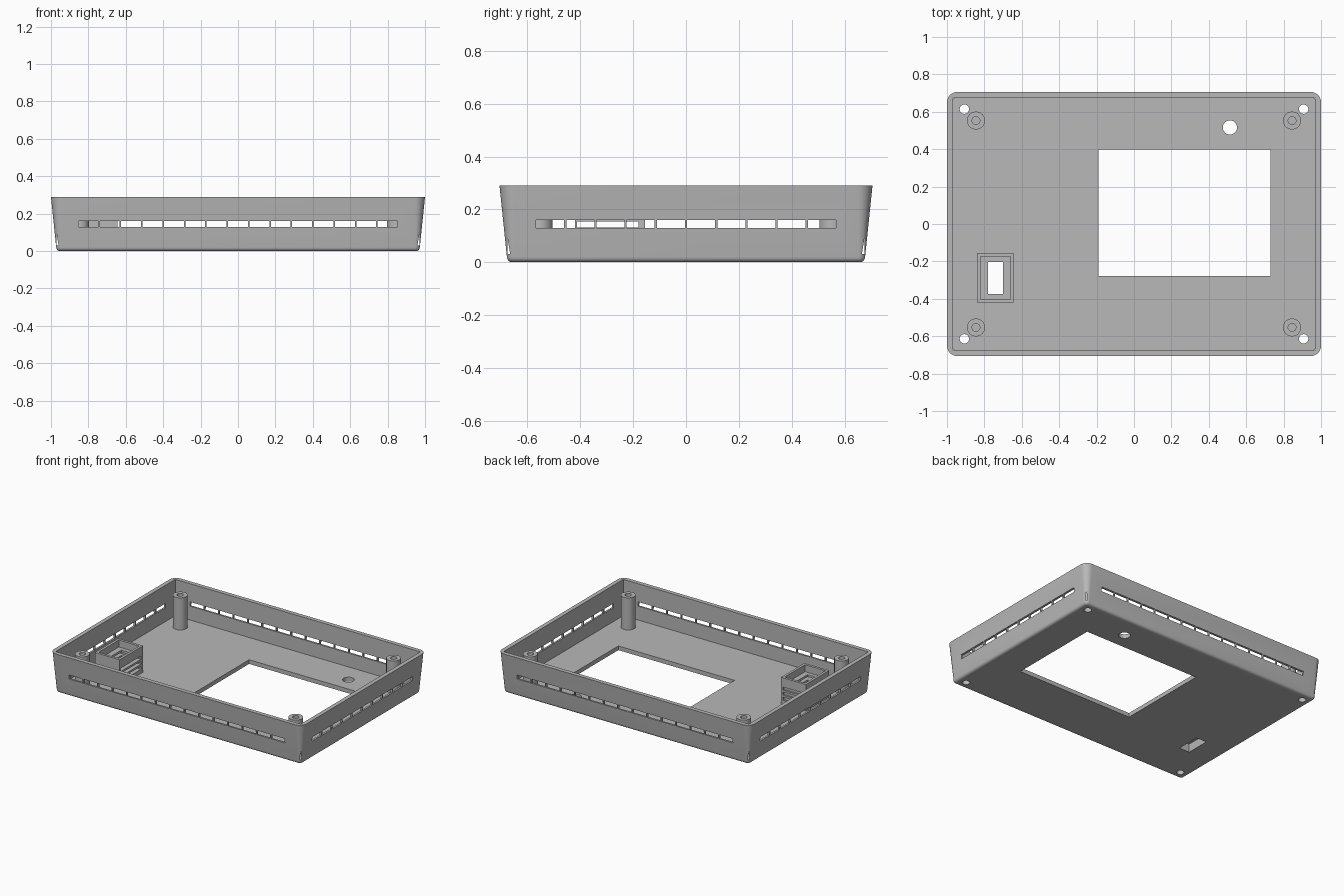
import bpy, bmesh, math

if "Cube" in bpy.data.objects:
    bpy.data.objects.remove(bpy.data.objects["Cube"])

grey = bpy.data.materials.new("plain grey")
grey.diffuse_color = (0.48, 0.48, 0.48, 1)
grey.use_nodes = True
grey.node_tree.nodes["Principled BSDF"].inputs["Base Color"].default_value = grey.diffuse_color


def make(name, bm):
    bmesh.ops.recalc_face_normals(bm, faces=bm.faces)
    me = bpy.data.meshes.new(name)
    bm.to_mesh(me)
    bm.free()
    me.materials.append(grey)
    ob = bpy.data.objects.new(name, me)
    bpy.context.collection.objects.link(ob)
    return ob


def add_box(bm, x0, x1, y0, y1, z0, z1):
    vs = bmesh.ops.create_cube(bm, size=1)["verts"]
    for v in vs:
        v.co.x = x1 if v.co.x > 0 else x0
        v.co.y = y1 if v.co.y > 0 else y0
        v.co.z = z1 if v.co.z > 0 else z0


def add_drill(bm, x, y, r, z0, z1):
    vs = bmesh.ops.create_cone(bm, cap_ends=True, segments=32, radius1=r,
                               radius2=r, depth=z1 - z0)["verts"]
    bmesh.ops.translate(bm, verts=vs, vec=(x, y, (z0 + z1) / 2))


def cut(ob, bm):
    cutter = make("cutter", bm)
    mod = ob.modifiers.new("cut", "BOOLEAN")
    mod.operation, mod.solver, mod.object = "DIFFERENCE", "EXACT", cutter
    bpy.context.view_layer.objects.active = ob
    bpy.ops.object.modifier_apply(modifier=mod.name)
    bpy.data.objects.remove(cutter)


def smooth(ob, degrees=30):
    bpy.ops.object.select_all(action="DESELECT")
    ob.select_set(True)
    bpy.context.view_layer.objects.active = ob
    bpy.ops.object.shade_smooth_by_angle(angle=math.radians(degrees))


def rounded_ring(bm, hx, hy, r, z, n=8):
    ring = []
    for k, (sx, sy) in enumerate([(1, 1), (-1, 1), (-1, -1), (1, -1)]):
        for i in range(n + 1):
            a = math.pi / 2 * (k + i / n)
            ring.append(bm.verts.new((sx * (hx - r) + r * math.cos(a),
                                      sy * (hy - r) + r * math.sin(a), z)))
    return ring


# Tapered outer shell with a rounded bottom edge
H, FLOOR = 0.29, 0.03
bm = bmesh.new()
rings = []
for i in range(6):
    a = math.pi / 2 * i / 5
    inset = 0.02 * (1 - math.sin(a))
    rings.append(rounded_ring(bm, 0.972 - inset, 0.678 - inset,
                              0.025 - inset, 0.02 * (1 - math.cos(a))))
rings.append(rounded_ring(bm, 1.0, 0.706, 0.055, H))
for lo, hi in zip(rings, rings[1:]):
    for i in range(len(lo)):
        j = (i + 1) % len(lo)
        bm.faces.new((lo[i], lo[j], hi[j], hi[i]))
bm.faces.new(rings[0])
bm.faces.new(rings[-1])
case = make("case_shell", bm)

# Straight-walled cavity
bm = bmesh.new()
add_box(bm, -0.97, 0.97, -0.676, 0.676, FLOOR, 0.5)
cut(case, bm)

# Floor openings: display window, button hole, tray hole, corner holes
bm = bmesh.new()
add_box(bm, -0.19, 0.73, -0.277, 0.397, -0.1, 0.1)
add_box(bm, -0.781, -0.70, -0.374, -0.203, -0.1, 0.1)
add_drill(bm, 0.513, 0.516, 0.038, -0.1, 0.1)
for sx in (-1, 1):
    for sy in (-1, 1):
        add_drill(bm, sx * 0.907, sy * 0.614, 0.025, -0.1, 0.1)
# Vent rows, each cell separated by a thin bar
CELL, BAR, Z0, Z1 = 0.1143, 0.004, 0.129, 0.16
for s in (-1, 1):
    for i in range(15):
        a = (i - 7.5) * CELL
        y = sorted((s * 0.65, s * 0.75))
        add_box(bm, a + BAR, a + CELL - BAR, y[0], y[1], Z0, Z1)
    for i in range(10):
        a = (i - 5) * CELL
        x = sorted((s * 0.94, s * 1.05))
        add_box(bm, x[0], x[1], a + BAR, a + CELL - BAR, Z0, Z1)
cut(case, bm)
smooth(case)

# Screw posts with blind holes, turned from a profile
profile = [(0, 0.025), (0.048, 0.025), (0.048, 0.26), (0.021, 0.26),
           (0.021, 0.08), (0, 0.08)]
for sx, sn in ((-1, "left"), (1, "right")):
    for sy, tn in ((-1, "front"), (1, "back")):
        bm = bmesh.new()
        vs = [bm.verts.new((r, 0, z)) for r, z in profile]
        es = [bm.edges.new(p) for p in zip(vs, vs[1:])]
        bmesh.ops.spin(bm, geom=vs + es, cent=(0, 0, 0), axis=(0, 0, 1),
                       angle=2 * math.pi, steps=32)
        bmesh.ops.remove_doubles(bm, verts=bm.verts, dist=1e-5)
        bmesh.ops.translate(bm, verts=bm.verts,
                            vec=(sx * 0.845, sy * 0.553, 0))
        smooth(make(f"screw_post_{tn}_{sn}", bm))

# Switch tray: block with a shallow pocket, a shaft and side louvres
bm = bmesh.new()
add_box(bm, -0.84, -0.643, -0.42, -0.155, 0.025, 0.22)
tray = make("switch_tray", bm)
bm = bmesh.new()
add_box(bm, -0.822, -0.661, -0.402, -0.173, 0.17, 0.3)
cut(tray, bm)
bm = bmesh.new()
add_box(bm, -0.781, -0.70, -0.374, -0.203, 0.0, 0.3)
cut(tray, bm)
bm = bmesh.new()
for z in (0.06, 0.096, 0.132):
    add_box(bm, -0.9, -0.6, -0.412, -0.18, z, z + 0.022)
    add_box(bm, -0.825, -0.658, -0.168, -0.1, z, z + 0.022)
cut(tray, bm)
